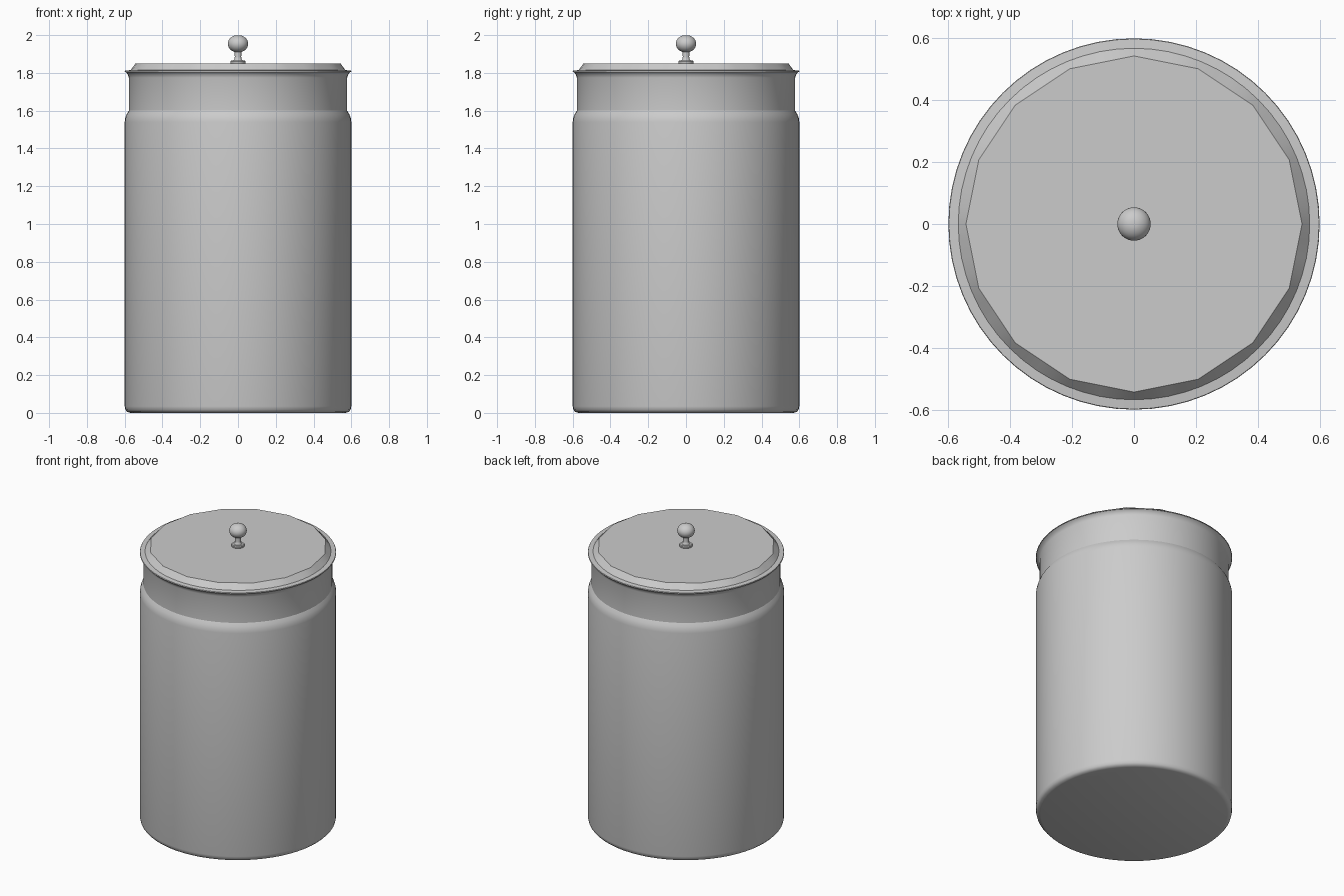
import bpy, math
from math import cos, sin, pi, radians

cube = bpy.data.objects.get("Cube")
if cube:
    bpy.data.objects.remove(cube, do_unlink=True)

grey = bpy.data.materials.new("plain_grey")
grey.use_nodes = True
colour = (0.6, 0.6, 0.6, 1)
grey.diffuse_color = colour
grey.node_tree.nodes["Principled BSDF"].inputs["Base Color"].default_value = colour


def lathe(name, profile, segments=64, facets=0, angle=35):
    """Turn (radius, height) points about z, capping both ends.
    With facets set, the last ring becomes a regular polygon."""
    verts, faces = [], []
    for i, (r, z) in enumerate(profile):
        for s in range(segments):
            a = 2 * pi * s / segments
            k = r
            if facets and i == len(profile) - 1:
                step = 2 * pi / facets
                k = r * cos(step / 2) / cos(a % step - step / 2)
            verts.append((k * cos(a), k * sin(a), z))
    for i in range(len(profile) - 1):
        for s in range(segments):
            a, b = i * segments + s, i * segments + (s + 1) % segments
            faces.append((a, b, b + segments, a + segments))
    faces.append(tuple(reversed(range(segments))))
    faces.append(tuple(range(len(verts) - segments, len(verts))))
    mesh = bpy.data.meshes.new(name)
    mesh.from_pydata(verts, [], faces)
    mesh.materials.append(grey)
    ob = bpy.data.objects.new(name, mesh)
    bpy.context.collection.objects.link(ob)
    bpy.ops.object.select_all(action='DESELECT')
    ob.select_set(True)
    bpy.context.view_layer.objects.active = ob
    bpy.ops.object.shade_smooth_by_angle(angle=radians(angle))
    return ob


# Canister body with rounded foot and shoulder
lathe("canister_body", [(0.57, 0), (0.586, 0.005), (0.596, 0.016), (0.6, 0.035),
                        (0.6, 1.54), (0.597, 1.56), (0.59, 1.58), (0.578, 1.6)])

# Lid collar flaring out to the rim
lathe("lid_collar", [(0.578, 1.597), (0.578, 1.775), (0.582, 1.788),
                     (0.59, 1.8), (0.6, 1.808)])

# Lid top: flat rim, then a slope up to a sixteen-sided plate
lathe("lid_top", [(0.6, 1.806), (0.598, 1.812), (0.568, 1.815), (0.543, 1.85)], facets=16)

# Knob: foot disc, stem and slightly flattened ball
lathe("knob_foot", [(0.038, 1.849), (0.04, 1.853), (0.04, 1.861), (0.036, 1.866)], 32)
lathe("knob_stem", [(0.026, 1.864), (0.019, 1.872), (0.017, 1.885), (0.019, 1.92)], 32)
ball = [(0.054 * sin(pi * t / 16), 1.954 - 0.046 * cos(pi * t / 16)) for t in range(1, 16)]
lathe("knob_ball", ball, 32, angle=60)
